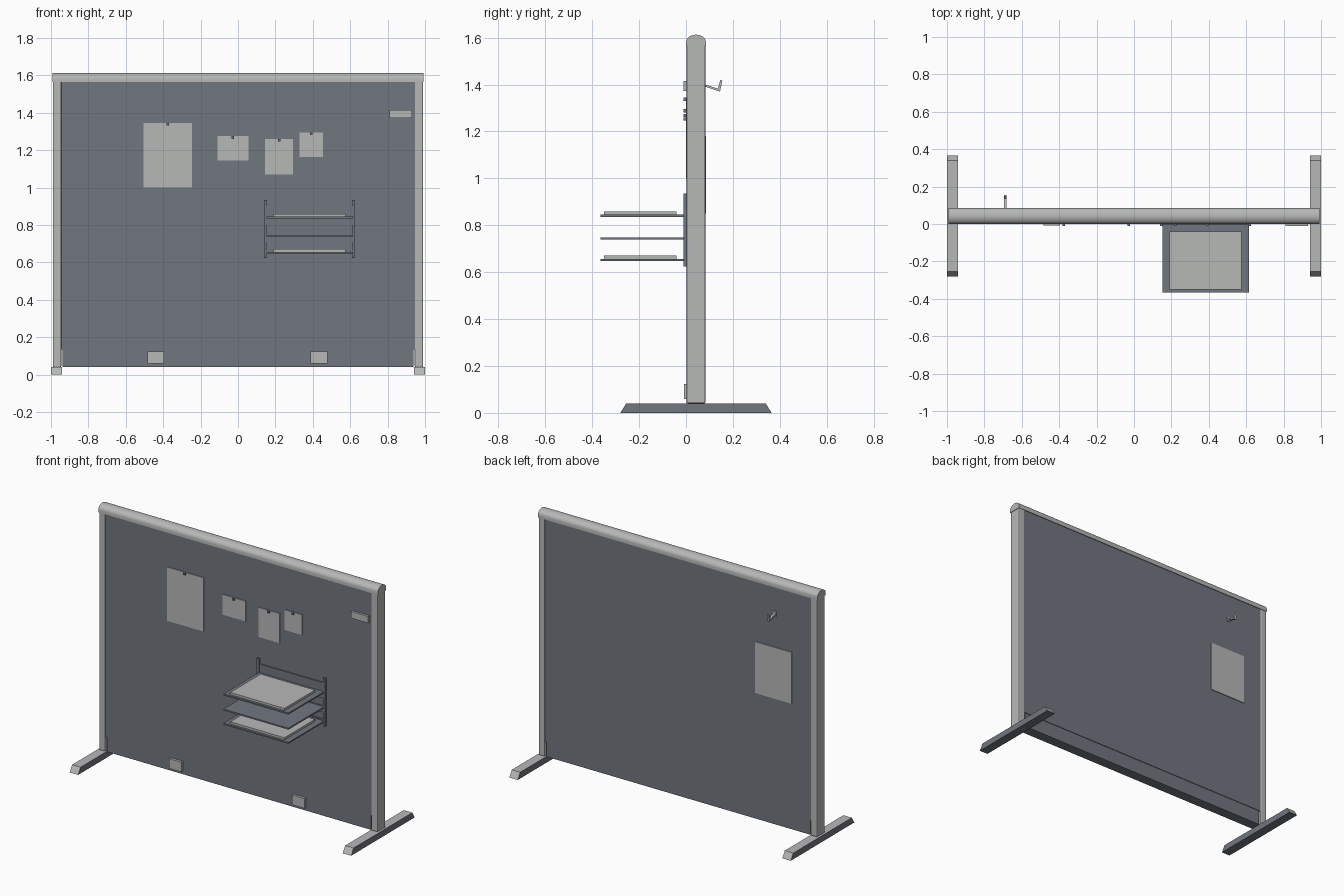
import bpy, bmesh, math
from mathutils import Vector

cube = bpy.data.objects.get("Cube")
if cube:
    bpy.data.objects.remove(cube, do_unlink=True)


def material(name, color):
    m = bpy.data.materials.new(name)
    m.use_nodes = True
    m.diffuse_color = (*color, 1)
    m.node_tree.nodes["Principled BSDF"].inputs["Base Color"].default_value = (*color, 1)
    return m


LIGHT = material("light grey", (0.47, 0.48, 0.47))
DARK = material("slate grey", (0.165, 0.185, 0.215))


def finish(name, bm, *mats):
    bmesh.ops.recalc_face_normals(bm, faces=bm.faces)
    mesh = bpy.data.meshes.new(name)
    bm.to_mesh(mesh)
    bm.free()
    for m in mats:
        mesh.materials.append(m)
    ob = bpy.data.objects.new(name, mesh)
    bpy.context.collection.objects.link(ob)
    return ob


def box(name, x, y, z, mat):
    """Box from (min, max) ranges."""
    bm = bmesh.new()
    bmesh.ops.create_cube(bm, size=1)
    for v in bm.verts:
        v.co = [(lo + hi) / 2 + c * (hi - lo) for c, (lo, hi) in zip(v.co, (x, y, z))]
    return finish(name, bm, mat)


def extrude_x(name, profile, x0, x1, *mats):
    """Solid from a (y, z) outline swept along x."""
    bm = bmesh.new()
    face = bm.faces.new([bm.verts.new((x0, y, z)) for y, z in profile])
    moved = bmesh.ops.extrude_face_region(bm, geom=[face])["geom"]
    bmesh.ops.translate(bm, vec=(x1 - x0, 0, 0),
                        verts=[g for g in moved if isinstance(g, bmesh.types.BMVert)])
    return finish(name, bm, *mats)


def smooth(ob):
    bpy.ops.object.select_all(action="DESELECT")
    ob.select_set(True)
    bpy.context.view_layer.objects.active = ob
    bpy.ops.object.shade_smooth_by_angle(angle=math.radians(40))


# Partition panel and recessed skirt
box("panel", (-0.945, 0.945), (0.004, 0.08), (0.135, 1.575), DARK)
box("skirt", (-0.938, 0.938), (0.008, 0.076), (0.04, 0.135), DARK)

# Rounded top rail
MID, HALF = 0.043, 0.042
arc = [(MID + HALF * math.cos(math.pi * i / 12), 1.582 + 0.031 * math.sin(math.pi * i / 12))
       for i in range(13)]
rail = extrude_x("top_rail", [(MID + HALF, 1.565)] + arc + [(MID - HALF, 1.565)],
                 -0.993, 0.993, LIGHT)
smooth(rail)

# Posts and feet on both sides
for side, s in (("left", 1), ("right", -1)):
    post = box(side + "_post", sorted((s * 0.945, s * 0.99)), (0.002, 0.083), (0.04, 1.57), LIGHT)
    bev = post.modifiers.new("rounded edges", "BEVEL")
    bev.width, bev.segments = 0.006, 2
    foot = extrude_x(side + "_foot", [(-0.28, 0), (0.365, 0), (0.34, 0.04), (-0.255, 0.04)],
                     s * 0.94, s * 1.0, LIGHT, DARK)
    for p in foot.data.polygons:
        p.material_index = 0 if p.normal.z > 0.1 else 1

# Pinned sheets: x range, z range, on the front
sheets = [(-0.505, -0.245, 1.0, 1.345), (-0.11, 0.055, 1.145, 1.275),
          (0.145, 0.295, 1.07, 1.26), (0.33, 0.455, 1.165, 1.295)]
for i, (x0, x1, z0, z1) in enumerate(sheets, 1):
    box(f"sheet_{i}", (x0, x1), (-0.001, 0.004), (z0, z1), LIGHT)
    mid = (x0 + x1) / 2
    box(f"pin_{i}", (mid - 0.007, mid + 0.007), (-0.01, 0), (z1 - 0.014, z1), DARK)

# Sheet on the back, name plate and lower sockets
box("back_sheet", (-0.81, -0.55), (0.08, 0.085), (0.85, 1.18), LIGHT)
box("name_plate", (0.81, 0.93), (-0.01, 0.004), (1.372, 1.415), LIGHT)
box("right_socket", (-0.485, -0.395), (-0.008, 0.01), (0.06, 0.123), LIGHT)
box("left_socket", (0.388, 0.478), (-0.008, 0.01), (0.06, 0.123), LIGHT)

# Document rack: uprights, back rails, trays and paper stacks
for side, x in (("left", 0.618), ("right", 0.147)):
    box(side + "_rack_upright", (x - 0.008, x + 0.008), (-0.01, 0.004), (0.625, 0.935), DARK)
for i, (z0, z1) in enumerate([(0.80, 0.90), (0.71, 0.75), (0.65, 0.665)], 1):
    box(f"rack_rail_{i}", (0.15, 0.615), (-0.004, 0.004), (z0, z1), DARK)
for name, z, loaded in (("top", 0.845, True), ("middle", 0.748, False), ("bottom", 0.657, True)):
    box(name + "_tray", (0.152, 0.614), (-0.365, 0), (z - 0.009, z), DARK)
    if loaded:
        box(name + "_paper_stack", (0.19, 0.575), (-0.35, -0.04), (z, z + 0.014), LIGHT)

# Coat hook on the back, a thin bent bar
path = [Vector((0.08, 1.392)), Vector((0.145, 1.37)), Vector((0.155, 1.417))]
t = 0.009
hook = [path[0], path[1], path[2], path[2] - Vector((t, -t * 0.2)),
        path[1] + Vector((-t, t * 1.4)), path[0] + Vector((0, t))]
extrude_x("coat_hook", hook, -0.696, -0.682, LIGHT)
box("hook_base", (-0.70, -0.678), (0.08, 0.084), (1.382, 1.412), LIGHT)
